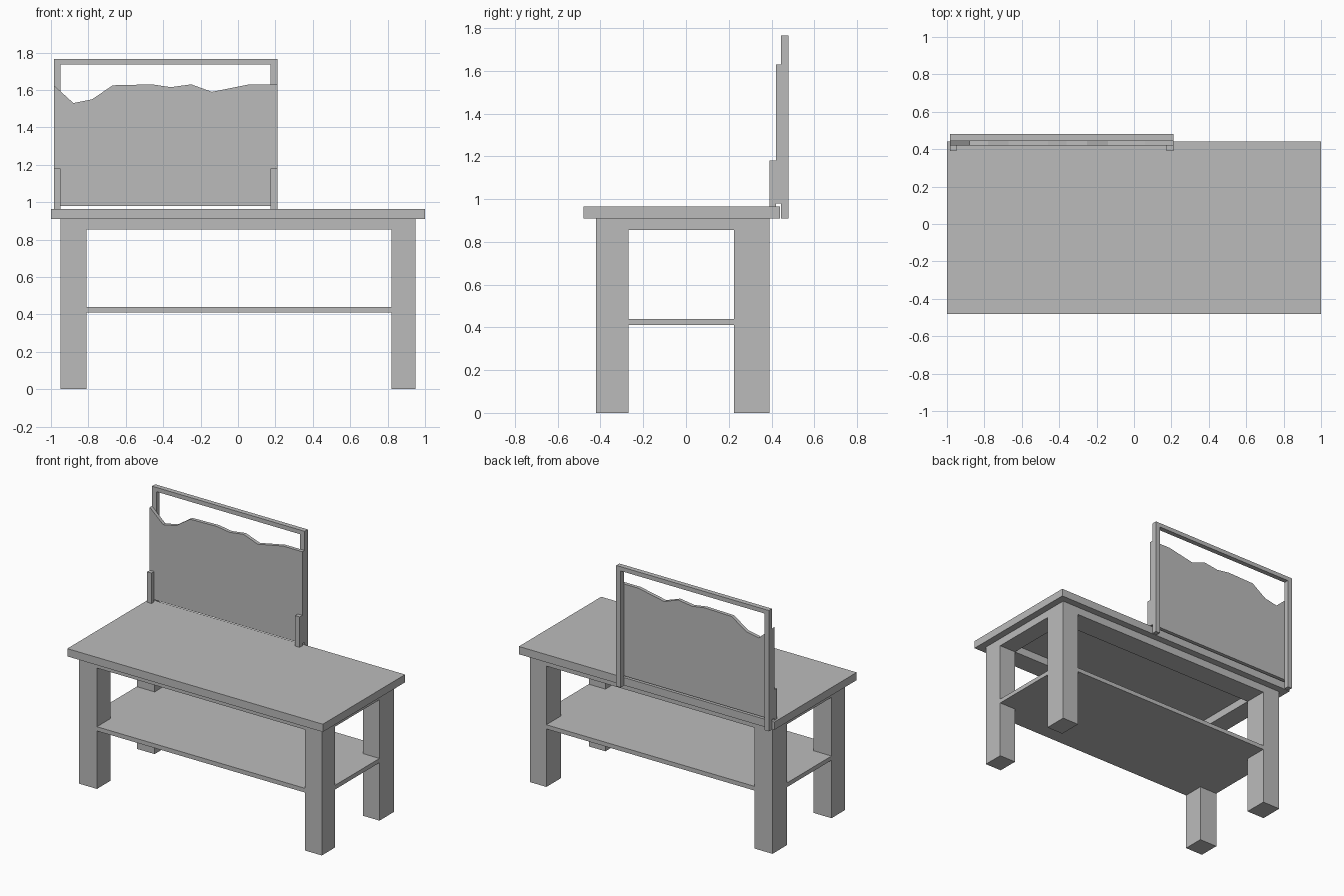
import bpy
import bmesh

old = bpy.data.objects.get("Cube")
if old:
    bpy.data.objects.remove(old, do_unlink=True)

grey = bpy.data.materials.new("plain grey")
grey.use_nodes = True
colour = (0.5, 0.5, 0.5, 1)
grey.diffuse_color = colour
grey.node_tree.nodes["Principled BSDF"].inputs["Base Color"].default_value = colour


def extrude_profile(name, outline, y0, y1):
    """Extrude an x-z outline from y0 back to y1."""
    bm = bmesh.new()
    face = bm.faces.new([bm.verts.new((x, y0, z)) for x, z in outline])
    out = bmesh.ops.extrude_face_region(bm, geom=[face])
    moved = [v for v in out["geom"] if isinstance(v, bmesh.types.BMVert)]
    bmesh.ops.translate(bm, verts=moved, vec=(0, y1 - y0, 0))
    bmesh.ops.recalc_face_normals(bm, faces=bm.faces)
    mesh = bpy.data.meshes.new(name)
    bm.to_mesh(mesh)
    bm.free()
    mesh.materials.append(grey)
    obj = bpy.data.objects.new(name, mesh)
    bpy.context.collection.objects.link(obj)
    return obj


def box(name, xs, ys, zs):
    (a, b), (c, d) = xs, zs
    return extrude_profile(name, [(a, c), (b, c), (b, d), (a, d)], *ys)


# Table top
box("table_top", (-1, 1), (-0.48, 0.44), (0.91, 0.965))

# Legs
leg_x = {"right": (-0.95, -0.81), "left": (0.82, 0.95)}
leg_y = {"front": (-0.42, -0.27), "back": (0.225, 0.39)}
for side, xs in leg_x.items():
    for end, ys in leg_y.items():
        box(f"{end}_{side}_leg", xs, ys, (0, 0.91))

# Aprons as wide as the legs, flush with their faces
apron_z = (0.855, 0.91)
for end, ys in leg_y.items():
    box(f"{end}_apron", (-0.81, 0.82), ys, apron_z)
for side, xs in leg_x.items():
    box(f"{side}_apron", xs, (-0.27, 0.225), apron_z)

# Lower shelf
box("shelf", (-0.95, 0.95), (-0.42, 0.39), (0.41, 0.44))

# Back frame: two posts, a top rail and small blocks in front of the panel
post_x = {"right": (-0.985, -0.95), "left": (0.175, 0.21)}
for side, xs in post_x.items():
    box(f"{side}_frame_post", xs, (0.445, 0.48), (0.91, 1.765))
    box(f"{side}_panel_block", xs, (0.39, 0.42), (0.965, 1.18))
box("frame_top_rail", (-0.95, 0.175), (0.445, 0.48), (1.735, 1.765))

# Panel with a broken upper edge
broken_edge = [(0.21, 1.63), (0.06, 1.63), (-0.14, 1.59), (-0.25, 1.63),
               (-0.36, 1.615), (-0.46, 1.63), (-0.67, 1.625), (-0.78, 1.55),
               (-0.88, 1.53), (-0.985, 1.625)]
extrude_profile("broken_panel", [(-0.985, 0.98), (0.21, 0.98)] + broken_edge,
                0.42, 0.445)
